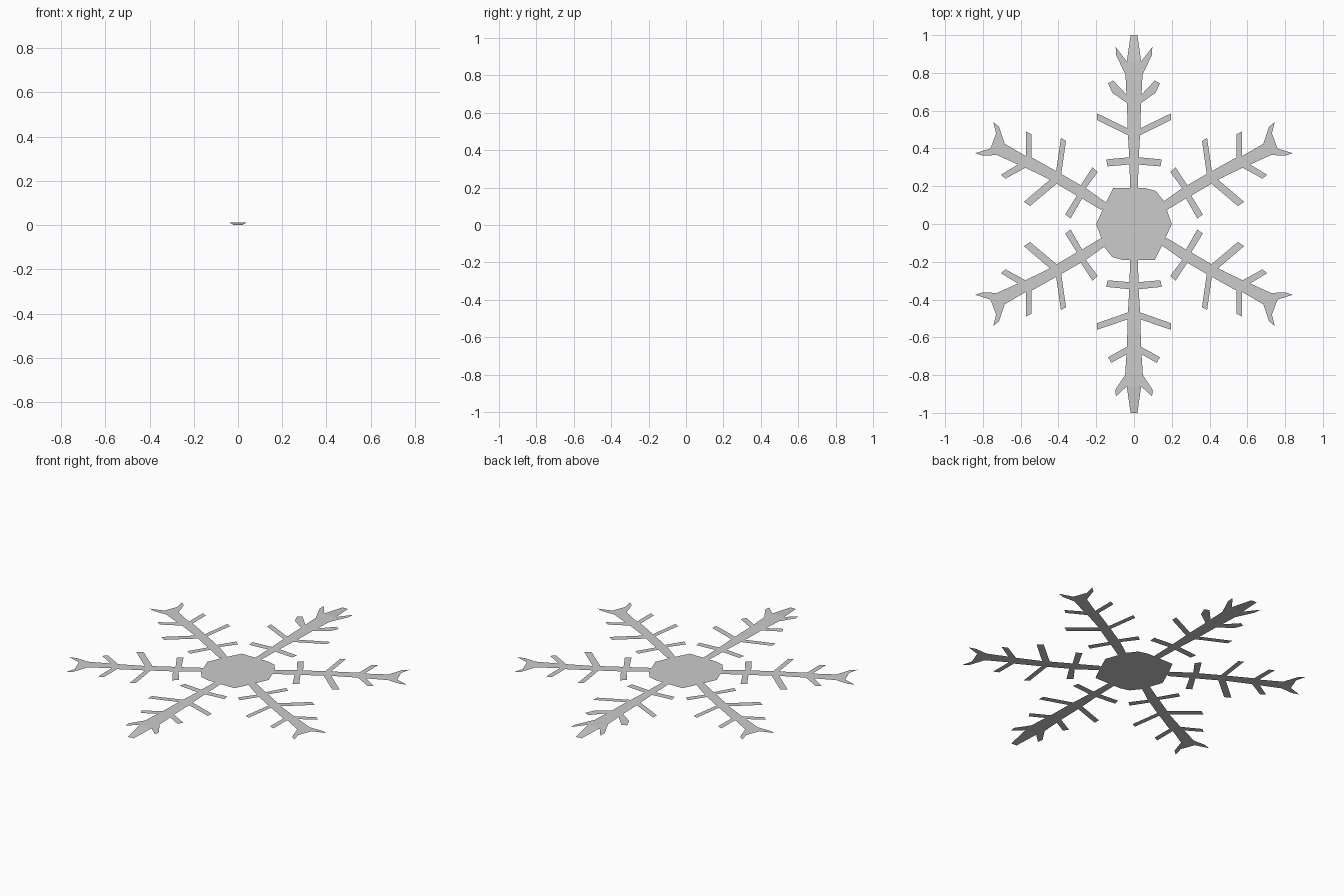
import bpy, bmesh

H = 0.012  # height of the flat sheet above the drooping arm tips


def sheet(name, polys):
    """Flat object from a list of 3D outlines, all facing up."""
    bm = bmesh.new()
    for pts in polys:
        f = bm.faces.new([bm.verts.new(p) for p in pts])
        f.normal_update()
        if f.normal.z < 0:
            f.normal_flip()
    bmesh.ops.remove_doubles(bm, verts=bm.verts, dist=1e-5)
    bmesh.ops.triangulate(bm, faces=[f for f in bm.faces if len(f.verts) > 4])
    me = bpy.data.meshes.new(name)
    bm.to_mesh(me)
    bm.free()
    ob = bpy.data.objects.new(name, me)
    bpy.context.collection.objects.link(ob)
    return ob


# Central plate, point-symmetric about the origin
half = [(0.2, 0), (0.165, 0.10), (0.155, 0.125), (0.115, 0.175), (0.06, 0.19),
        (-0.11, 0.19), (-0.155, 0.10)]
sheet("centre_plate", [[(s * x, s * y, H) for s in (1, -1) for x, y in half]])


# Straight arms: half outline (x, y) mirrored across x = 0, plus a drooping tip
def straight_arm(name, side, branches):
    right = [(0.02, 0.18)] + branches + [(0.038, 0.86)]
    loop = right + [(-x, y) for x, y in reversed(right)]
    tip = [(-0.038, 0.86, H), (0.038, 0.86, H), (0.018, 1, 0), (-0.018, 1, 0)]
    sheet(name, [[(x, side * y, H) for x, y in loop],
                 [(x, side * y, z) for x, y, z in tip]])


straight_arm("back_arm", 1, [
    (0.024, 0.315), (0.14, 0.305), (0.147, 0.342), (0.025, 0.353),
    (0.032, 0.47), (0.195, 0.55), (0.195, 0.585), (0.034, 0.507),
    (0.037, 0.64), (0.115, 0.695), (0.137, 0.745), (0.11, 0.76), (0.04, 0.685),
    (0.045, 0.79), (0.095, 0.895), (0.097, 0.937)])
straight_arm("front_arm", -1, [
    (0.024, 0.308), (0.14, 0.298), (0.147, 0.333), (0.025, 0.345),
    (0.032, 0.468), (0.195, 0.525), (0.195, 0.56), (0.034, 0.505),
    (0.037, 0.65), (0.137, 0.705), (0.12, 0.735), (0.04, 0.69),
    (0.047, 0.80), (0.10, 0.88), (0.095, 0.912)])

# Diagonal arms: one outline mirrored into four quadrants
diagonal = [
    (0.14, 0.09), (0.175, 0.075),
    (0.275, 0.135), (0.335, 0.03), (0.365, 0.05), (0.303, 0.15),   # inner twigs
    (0.41, 0.235 - 0.022), (0.55, 0.095), (0.583, 0.117), (0.445, 0.235),
    (0.575, 0.298), (0.68, 0.24), (0.705, 0.26), (0.615, 0.315),
    (0.725, 0.365), (0.80, 0.362), (0.84, 0.375), (0.76, 0.40),    # forked tip
    (0.73, 0.48), (0.745, 0.54), (0.715, 0.515), (0.685, 0.425),
    (0.573, 0.36), (0.573, 0.49), (0.543, 0.475), (0.543, 0.353),
    (0.412, 0.28), (0.387, 0.455), (0.36, 0.44), (0.385, 0.265),
    (0.282, 0.205), (0.22, 0.30), (0.192, 0.275), (0.255, 0.19),
    (0.15, 0.115)]
diagonal[0] = (0.13, 0.10)
for sx, sn in ((1, "right"), (-1, "left")):
    for sy, yn in ((1, "back"), (-1, "front")):
        sheet(f"{yn}_{sn}_arm", [[(sx * x, sy * y, H) for x, y in diagonal]])
